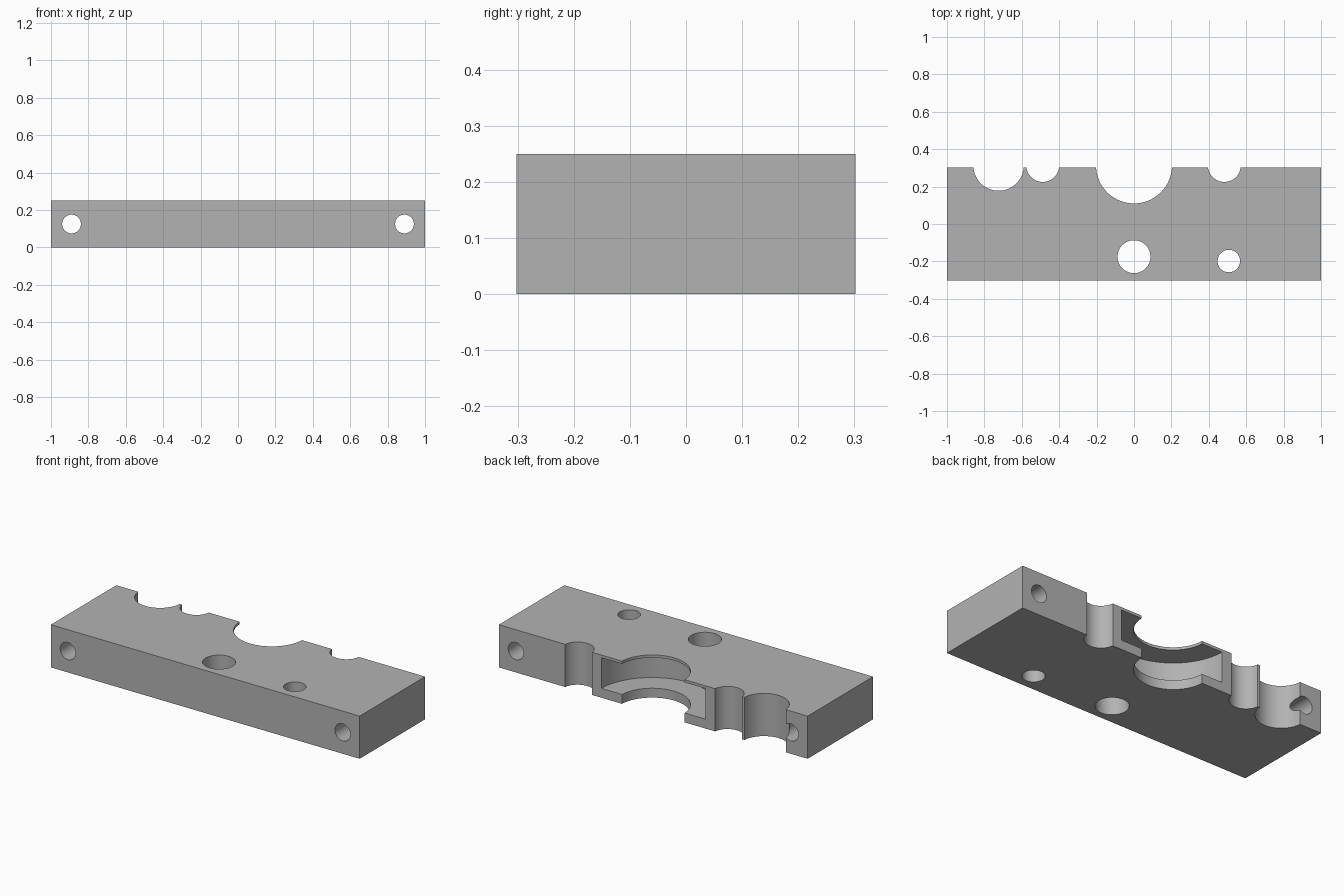
import bpy
import math

if "Cube" in bpy.data.objects:
    bpy.data.objects.remove(bpy.data.objects["Cube"], do_unlink=True)

WIDTH, DEPTH, HEIGHT = 2.0, 0.605, 0.25
MID = HEIGHT / 2
NOTCH_Y = 0.313          # notch centres lie just behind the back face

grey = bpy.data.materials.new("plain grey")
grey.use_nodes = True
colour = (0.45, 0.45, 0.45, 1)
grey.diffuse_color = colour
grey.node_tree.nodes["Principled BSDF"].inputs["Base Color"].default_value = colour

# Solid rectangular block
bpy.ops.mesh.primitive_cube_add(size=1, location=(0, 0, MID))
block = bpy.context.object
block.name = "clamp_block"
block.scale = (WIDTH, DEPTH, HEIGHT)
bpy.ops.object.transform_apply(location=True, rotation=True, scale=True)
block.data.materials.append(grey)


def drill(name, location, radius, length=1.0, along_y=False):
    """Cut a round hole out of the block."""
    bpy.ops.mesh.primitive_cylinder_add(
        vertices=96, radius=radius, depth=length, location=location,
        rotation=(math.pi / 2 if along_y else 0, 0, 0))
    cutter = bpy.context.object
    cutter.name = name
    cutter.hide_render = True
    cutter.data.materials.append(grey)
    bpy.context.view_layer.objects.active = block
    cut = block.modifiers.new(name, "BOOLEAN")
    cut.operation = "DIFFERENCE"
    cut.solver = "EXACT"
    cut.object = cutter
    bpy.ops.object.modifier_apply(modifier=cut.name)
    bpy.data.objects.remove(cutter, do_unlink=True)


# Half-round notches along the back edge
for x, radius in ((-0.724, 0.135), (-0.488, 0.088), (0, 0.203), (0.483, 0.088)):
    drill("notch", (x, NOTCH_Y, MID), radius)

# Wide internal groove around the central notch
groove_bottom, groove_top = 0.055, 0.234
drill("groove", (0, NOTCH_Y, (groove_bottom + groove_top) / 2), 0.337,
      groove_top - groove_bottom)

# Vertical through holes
drill("large_hole", (0, -0.175, MID), 0.088)
drill("small_hole", (0.507, -0.198, MID), 0.06)

# Bolt holes from front to back
for side in (-1, 1):
    drill("bolt_hole", (side * 0.89, 0, MID), 0.05, along_y=True)

# Smooth bores with crisp edges
bpy.ops.object.select_all(action="DESELECT")
block.select_set(True)
bpy.context.view_layer.objects.active = block
bpy.ops.object.shade_smooth_by_angle(angle=math.radians(30))
